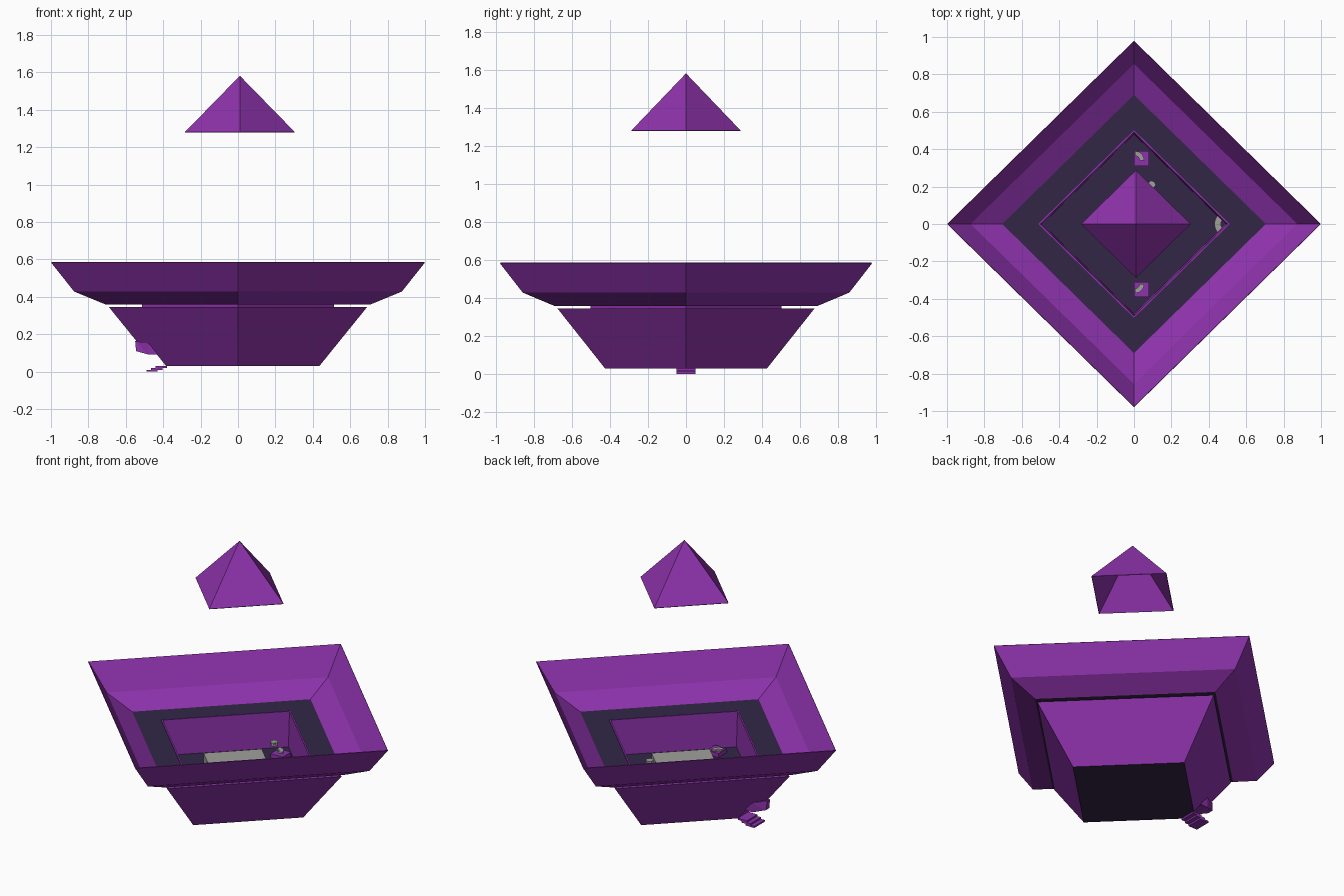
import bpy
import bmesh
from math import cos, sin, pi, radians

cube = bpy.data.objects.get("Cube")
if cube:
    bpy.data.objects.remove(cube, do_unlink=True)


def material(name, rgb):
    m = bpy.data.materials.new(name)
    m.use_nodes = True
    col = (*rgb, 1)
    m.diffuse_color = col
    m.node_tree.nodes["Principled BSDF"].inputs["Base Color"].default_value = col
    return m


PURPLE = material("purple", (0.27, 0.032, 0.41))
NAVY = material("dark navy", (0.032, 0.019, 0.061))
GREY = material("stone grey", (0.35, 0.35, 0.33))
DEPTH = 0.98  # the plan is slightly shorter from front to back


def finish(name, bm, mats, rule=None):
    bmesh.ops.recalc_face_normals(bm, faces=bm.faces[:])
    bm.normal_update()
    if rule:
        for f in bm.faces:
            f.material_index = int(rule(f))
    me = bpy.data.meshes.new(name)
    bm.to_mesh(me)
    bm.free()
    for m in mats:
        me.materials.append(m)
    ob = bpy.data.objects.new(name, me)
    bpy.context.scene.collection.objects.link(ob)
    return ob


def diamond_loft(name, profile, mats, caps=False, rule=None, cx=0):
    """Sweep a (radius, height) profile around four corners."""
    bm = bmesh.new()
    rings = []
    for r, z in profile:
        if r == 0:
            rings.append([bm.verts.new((cx, 0, z))] * 4)
        else:
            rings.append([bm.verts.new((cx + r * cos(k * pi / 2), r * DEPTH * sin(k * pi / 2), z))
                          for k in range(4)])
    for a, b in zip(rings, rings[1:]):
        for k in range(4):
            n = (k + 1) % 4
            quad = [a[k], a[n], b[n], b[k]]
            bm.faces.new(list(dict.fromkeys(quad)))
    if caps:
        bm.faces.new(rings[0])
        bm.faces.new(rings[-1])
    return finish(name, bm, mats, rule)


def box(name, x, y, z, mat):
    bm = bmesh.new()
    bmesh.ops.create_cube(bm, size=1)
    for v in bm.verts:
        v.co = [r[0] if c < 0 else r[1] for c, r in zip(v.co, (x, y, z))]
    return finish(name, bm, [mat])


def prism(name, bottom, top, mat):
    """Join two matching outlines into a solid."""
    bm = bmesh.new()
    a, b = ([bm.verts.new(p) for p in loop] for loop in (bottom, top))
    bm.faces.new(a)
    bm.faces.new(b)
    for k in range(len(a)):
        n = (k + 1) % len(a)
        bm.faces.new([a[k], a[n], b[n], b[k]])
    bmesh.ops.triangulate(bm, faces=bm.faces[:])
    return finish(name, bm, [mat])


def arc(name, centre, inner, outer, start, end, height, mat, steps=6):
    """Flat curved bar."""
    cx, cy, cz = centre
    angles = [radians(start + (end - start) * i / steps) for i in range(steps + 1)]
    polar = [(outer, a) for a in angles] + [(inner, a) for a in reversed(angles)]
    pts = [(cx + r * cos(a), cy + r * sin(a)) for r, a in polar]
    prism(name, [(x, y, cz) for x, y in pts], [(x, y, cz + height) for x, y in pts], mat)


def thin_shell(ob):
    mod = ob.modifiers.new("thickness", "SOLIDIFY")
    mod.thickness = 0.004
    mod.offset = 0


# Floating hollow roof
roof = diamond_loft("floating_roof", [(0.292, 1.28), (0, 1.58)], [PURPLE], cx=0.01)
thin_shell(roof)

# Wide upper dish with a dark terrace around the central opening
dish = diamond_loft("upper_dish", [(0.998, 0.585), (0.875, 0.43), (0.705, 0.36), (0.508, 0.36)],
                    [PURPLE, NAVY], rule=lambda f: abs(f.normal.z) > 0.95)
thin_shell(dish)

# Lower body with a sunken room, dark floor and dark underside
body = diamond_loft("lower_body",
                    [(0.435, 0.03), (0.54, 0.16), (0.69, 0.345), (0.512, 0.345),
                     (0.512, 0.366), (0.5, 0.366), (0.49, 0.155)],
                    [PURPLE, NAVY], caps=True,
                    rule=lambda f: abs(f.normal.z) > 0.95 and f.calc_center_median().z < 0.2)

# Doorway cut into the corner
cutter = box("doorway_cutter", (-0.7, -0.38), (-0.05, 0.05), (0.0, 0.095), PURPLE)
cutter.hide_render = True
cutter.hide_viewport = True
cut = body.modifiers.new("doorway", "BOOLEAN")
cut.operation = "DIFFERENCE"
cut.solver = "EXACT"
cut.object = cutter

# Beak-shaped canopy over the doorway
outline = [(-0.55, 0.165, 0.012), (-0.545, 0.11, 0.018), (-0.48, 0.092, 0.05),
           (-0.42, 0.092, 0.055), (-0.48, 0.15, 0.055)]
prism("door_canopy", [(x, -w, z) for x, z, w in outline],
      [(x, w, z) for x, z, w in outline], PURPLE)

# Entrance steps
for i in range(3):
    x = -0.49 + 0.025 * i
    box(f"entrance_step_{i + 1}", (x, x + 0.06), (-0.05, 0.05),
        (0.01 * i, 0.01 * i + 0.01), PURPLE)

# Central raised slab
diamond_loft("central_table", [(0.23, 0.155), (0.23, 0.24)], [GREY], caps=True)

# Side seats with curved backs
for side, y, rail_y, turn in (("back", 0.35, 0.34, 0), ("front", -0.35, -0.32, 270)):
    box(f"{side}_seat", (0.0, 0.08), (y - 0.04, y + 0.04), (0.15, 0.18), PURPLE)
    arc(f"{side}_seat_rail", (0.005, rail_y, 0.18), 0.025, 0.05, turn, turn + 90, 0.01, GREY)

# Curved bench in the left corner and a small rail by the table
arc("corner_bench", (0.5, 0, 0.155), 0.035, 0.07, 135, 225, 0.03, GREY)
arc("table_rail", (0.095, 0.21, 0.295), 0.008, 0.022, 0, 300, 0.02, GREY)
